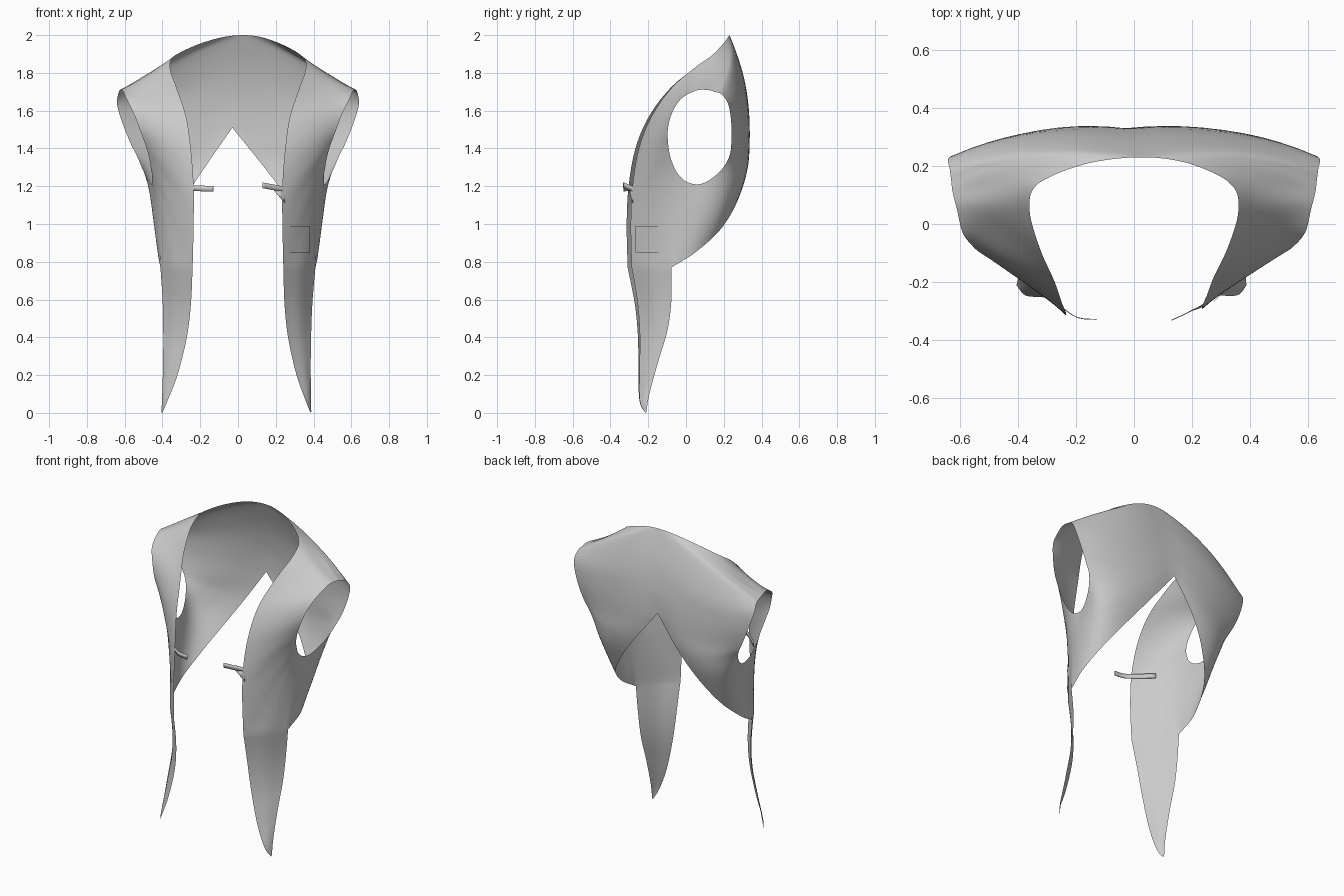
import bpy, bmesh, math
from mathutils import Vector
from mathutils.bvhtree import BVHTree

if "Cube" in bpy.data.objects:
    bpy.data.objects.remove(bpy.data.objects["Cube"])

SEG, ACROSS = 6, 10


def pts(*flat):
    return [Vector(flat[i:i + 3]) for i in range(0, len(flat), 3)]


def spline(p, closed, seg=SEG, corners=()):
    """Catmull-Rom curve through the points p, kept sharp at the corner indices."""
    n, out = len(p), []
    get = (lambda i: p[i % n]) if closed else (lambda i: p[max(0, min(n - 1, i))])
    for i in range(n if closed else n - 1):
        a, b, c, d = (get(i + k) for k in (-1, 0, 1, 2))
        if i in corners:
            a = 2 * b - c
        if (i + 1) % n in corners:
            d = 2 * c - b
        for k in range(seg):
            t = k / seg
            out.append(0.5 * (2 * b + (c - a) * t + (2 * a - 5 * b + 4 * c - d) * t * t
                              + (3 * b - a - 3 * c + d) * t ** 3))
    return out if closed else out + [p[-1].copy()]


def make(name, verts, faces, thickness=0):
    bm = bmesh.new()
    vs = [bm.verts.new(v) for v in verts]
    for f in faces:
        bm.faces.new([vs[i] for i in f])
    bmesh.ops.remove_doubles(bm, verts=bm.verts, dist=0.0005)
    bmesh.ops.recalc_face_normals(bm, faces=bm.faces)
    for f in bm.faces:
        f.smooth = True
    me = bpy.data.meshes.new(name)
    bm.to_mesh(me)
    bm.free()
    ob = bpy.data.objects.new(name, me)
    bpy.context.collection.objects.link(ob)
    if thickness:
        ob.modifiers.new("thickness", "SOLIDIFY").thickness = thickness
    return ob


def grid_faces(rows, cols, base=0, wrap=False):
    fs = []
    for i in range(rows if wrap else rows - 1):
        for j in range(cols - 1):
            a, b = base + i * cols + j, base + (i + 1) % rows * cols + j
            fs.append((a, a + 1, b + 1, b))
    return fs


# Half of the vest as three rings round the armhole: hem and neckline, middle, armhole
hem = pts(0, .23, 2.0, 0, .29, 1.83, 0, .325, 1.66, 0, .33, 1.51, .15, .325, 1.31,
          .27, .28, 1.14, .37, .19, .98, .42, .05, .85, .41, -.08, .77, .336, -.205, .77,
          .24, -.30, .77, .235, -.305, 1.0, .235, -.295, 1.2, .25, -.26, 1.4,
          .275, -.19, 1.57, .325, -.08, 1.72, .36, .05, 1.83, .33, .14, 1.895, .17, .21, 1.97)
mid = pts(.33, .255, 1.85, .33, .305, 1.7, .33, .32, 1.56, .30, .325, 1.42, .36, .31, 1.3,
          .42, .26, 1.19, .445, .165, 1.08, .445, .05, 1.0, .425, -.05, 1.0, .385, -.135, .99,
          .34, -.2, 1.03, .345, -.205, 1.18, .37, -.2, 1.32, .39, -.185, 1.46,
          .42, -.13, 1.59, .47, -.03, 1.69, .5, .06, 1.76, .49, .14, 1.785, .4, .21, 1.84)
armhole = pts(.635, .19, 1.685, .64, .225, 1.63, .61, .24, 1.53, .57, .24, 1.43, .535, .23, 1.36,
              .505, .19, 1.29, .475, .12, 1.23, .46, .06, 1.21, .455, 0, 1.225, .455, -.04, 1.26,
              .46, -.06, 1.29, .47, -.085, 1.35, .49, -.098, 1.42, .52, -.1, 1.5,
              .55, -.08, 1.58, .59, -.03, 1.66, .61, .05, 1.705, .625, .11, 1.71, .63, .15, 1.70)
rings = [spline(hem, True, corners=(0, 3, 8, 10)), spline(mid, True), spline(armhole, True)]
for k, p in enumerate(rings[0]):
    p.x = 0 if k <= 3 * SEG else max(0, p.x)
# Level the back of the neckline where the halves meet
for k in range(SEG):
    t = k / SEG
    p = rings[0][18 * SEG + k]
    p.x, p.y, p.z = .17 * (1 - t), .23 - .02 * (1 - t) ** 2, 2.0 - .03 * (1 - t) ** 2

body = []
for o, m, a in zip(*rings):
    for j in range(ACROSS + 1):
        t = j / ACROSS
        body.append(o * (1 - t) * (1 - 2 * t) + m * 4 * t * (1 - t) + a * t * (2 * t - 1))

# Hanging front tail, continuing from the hem between the side and the front edge
side_edge = spline(pts(.41, -.08, .77, .395, -.08, .6, .388, -.1, .44, .385, -.15, .27,
                       .386, -.195, .1, .388, -.21, .004), False)
front_edge = spline(pts(.24, -.30, .77, .246, -.265, .58, .265, -.25, .4, .31, -.25, .2,
                        .36, -.245, .06, .384, -.215, .0), False)
top_row = rings[0][8 * SEG:10 * SEG + 1]
cols, rows = len(top_row), len(side_edge)
tail = []
for i, (s, f) in enumerate(zip(side_edge, front_edge)):
    fade = 1 - i / (rows - 1)
    for j, p in enumerate(top_row):
        u = j / (cols - 1)
        bulge = p - top_row[0].lerp(top_row[-1], u)
        tail.append(s.lerp(f, u) + bulge * fade)


def settle(p, side):
    """Place a half-vest point on one side, with the slight lean of the garment."""
    q = Vector((p.x * side, p.y, p.z))
    if side < 0:
        q.x *= 1 + .045 * max(0, 1 - p.z / .8)
    if q.y < 0:
        q.y *= 1 + (0.03 if side < 0 else -0.04) * min(1, p.z / 0.7)
    if q.y > 0.15:
        lean = max(0, 1 - p.x / 0.4)
        q.x += lean * (0.03 - 0.06 * min(1, (2 - p.z) / 0.49))
    return q


verts, faces = [], []
for side in (1, -1):
    faces += grid_faces(len(rings[0]), ACROSS + 1, len(verts), True)
    verts += [settle(p, side) for p in body]
    faces += grid_faces(rows, cols, len(verts))
    verts += [settle(p, side) for p in tail]
vest = make("vest_body", verts, faces)

# Patch pocket laid on the front panel
tree = BVHTree.FromPolygons(verts, faces)
N = 8
patch = []
for i in range(N + 1):
    for j in range(N + 1):
        o = Vector((.27 + .105 * i / N, -1, .85 + .14 * j / N))
        hit = tree.ray_cast(o, Vector((0, 1, 0)))[0]
        patch.append((hit or Vector((o.x, -.2, o.z))) + Vector((.005, -.005, 0)))
make("pocket", patch, grid_faces(N + 1, N + 1))


# Tie straps, sewn inside the front edges
def strap(name, path, width):
    vs = []
    for p in spline(path, False, 4):
        vs += [p + Vector((0, 0, -width / 2)), p + Vector((0, 0, width / 2))]
    make(name, vs, grid_faces(len(vs) // 2, 2), 0.003)


strap("left_tie", pts(-.34, -.205, 1.19, -.24, -.295, 1.19, -.19, -.325, 1.188,
                      -.13, -.33, 1.186), .03)
strap("right_tie", pts(.32, -.21, 1.178, .25, -.27, 1.182, .20, -.30, 1.192,
                       .13, -.333, 1.205), .03)
make("right_tie_end", pts(.19, -.30, 1.178, .245, -.275, 1.175, .247, -.28, 1.11), [(0, 1, 2)], 0.003)
